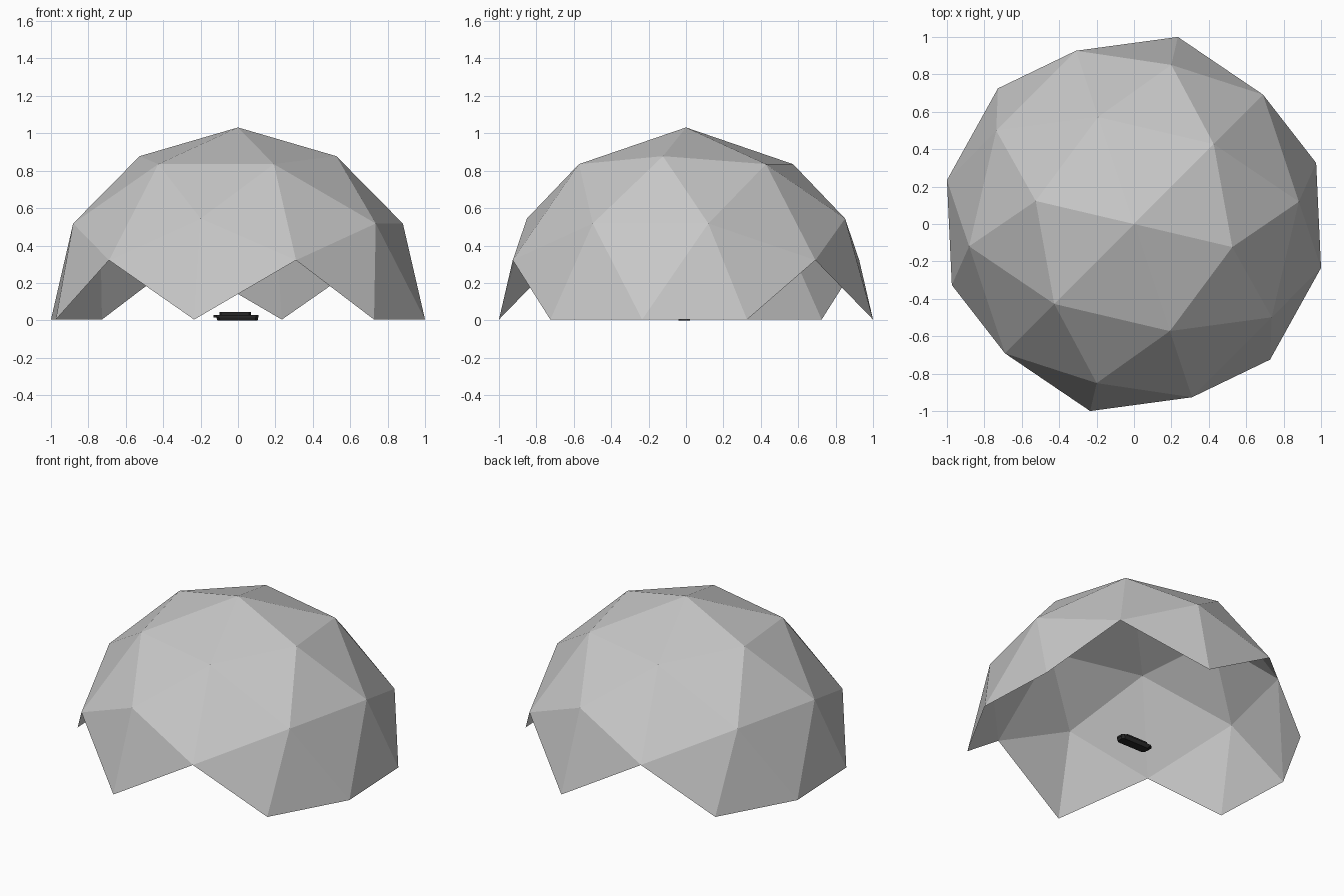
import bpy, bmesh, math
from mathutils import Matrix

if "Cube" in bpy.data.objects:
    bpy.data.objects.remove(bpy.data.objects["Cube"], do_unlink=True)


def material(name, value):
    mat = bpy.data.materials.new(name)
    mat.use_nodes = True
    color = (value, value, value, 1)
    mat.diffuse_color = color
    mat.node_tree.nodes["Principled BSDF"].inputs["Base Color"].default_value = color
    return mat


def add_object(name, bm, mat):
    mesh = bpy.data.meshes.new(name)
    bm.to_mesh(mesh)
    bm.free()
    mesh.materials.append(mat)
    obj = bpy.data.objects.new(name, mesh)
    bpy.context.collection.objects.link(obj)
    return obj


def slab(name, sections, mat, corner):
    """Loft of chamfered rectangles: each section is (x0, x1, y0, y1, z)."""
    bm = bmesh.new()
    rings = []
    for x0, x1, y0, y1, z in sections:
        c = corner
        outline = [(x0 + c, y0), (x1 - c, y0), (x1, y0 + c), (x1, y1 - c),
                   (x1 - c, y1), (x0 + c, y1), (x0, y1 - c), (x0, y0 + c)]
        rings.append([bm.verts.new((x, y, z)) for x, y in outline])
    for low, high in zip(rings, rings[1:]):
        for i in range(len(low)):
            j = (i + 1) % len(low)
            bm.faces.new((low[i], low[j], high[j], high[i]))
    bm.faces.new(rings[0][::-1])
    bm.faces.new(rings[-1])
    return add_object(name, bm, mat)


shell_grey = material("shell grey", 0.58)
charcoal = material("charcoal", 0.02)

# Geodesic dome: an edge midpoint points straight up, faces crossing the floor are left open
twist = math.radians(13.2)
radius = 1 / math.cos(twist)
tilt = math.atan(2) / 2
bm = bmesh.new()
bmesh.ops.create_icosphere(bm, subdivisions=2, radius=radius)
bm.transform(Matrix.Rotation(-twist, 4, 'Z') @ Matrix.Rotation(-tilt, 4, 'Y'))
below = [f for f in bm.faces if min(v.co.z for v in f.verts) < -0.01]
bmesh.ops.delete(bm, geom=below, context='FACES')
bmesh.ops.translate(bm, verts=bm.verts, vec=(0, 0, 0.004))
add_object("dome_shell", bm, shell_grey)

# Small floor unit under the dome
slab("floor_unit_base", [(-0.11, 0.105, -0.04, 0.02, 0),
                         (-0.115, 0.108, -0.045, 0.025, 0.014),
                         (-0.13, 0.11, -0.045, 0.025, 0.016),
                         (-0.13, 0.11, -0.045, 0.025, 0.029)], charcoal, 0.014)
slab("floor_unit_top", [(-0.1, 0.07, -0.035, 0.015, 0.029),
                        (-0.1, 0.07, -0.035, 0.015, 0.045)], charcoal, 0.01)
